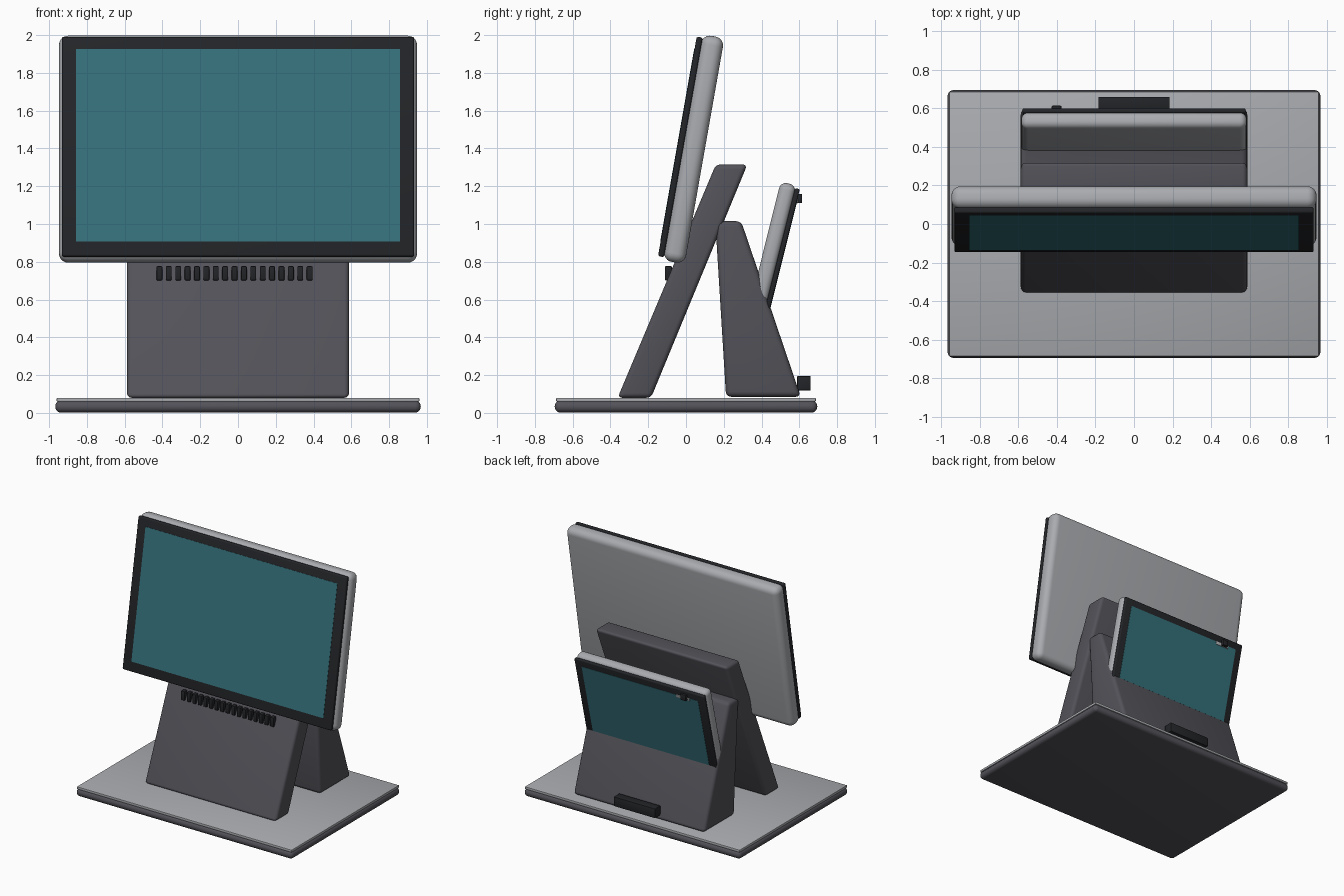
import bpy, bmesh, math
from mathutils import Matrix, Vector

if "Cube" in bpy.data.objects:
    bpy.data.objects.remove(bpy.data.objects["Cube"])


def material(name, rgb):
    m = bpy.data.materials.new(name)
    m.diffuse_color = (*rgb, 1)
    m.use_nodes = True
    m.node_tree.nodes["Principled BSDF"].inputs["Base Color"].default_value = m.diffuse_color
    return m


LEG = material("charcoal", (0.085, 0.085, 0.1))
SILVER = material("silver", (0.4, 0.41, 0.43))
BLACK = material("black", (0.017, 0.018, 0.021))
TEAL = material("teal", (0.035, 0.165, 0.195))


def finish(bm, name, mat, bevel, segments=4, frame=None):
    """Round the edges, place the mesh in its frame and make the object."""
    bmesh.ops.recalc_face_normals(bm, faces=bm.faces[:])
    if bevel:
        bmesh.ops.bevel(bm, geom=bm.edges[:], offset=bevel, segments=segments,
                        profile=0.5, affect='EDGES', clamp_overlap=True)
    if frame:
        bm.transform(frame)
    me = bpy.data.meshes.new(name)
    bm.to_mesh(me)
    bm.free()
    me.materials.append(mat)
    ob = bpy.data.objects.new(name, me)
    bpy.context.collection.objects.link(ob)
    bpy.ops.object.select_all(action='DESELECT')
    ob.select_set(True)
    bpy.context.view_layer.objects.active = ob
    bpy.ops.object.shade_smooth_by_angle(angle=math.radians(35))
    return ob


def box(name, center, size, mat, bevel=0.0, segments=4, frame=None):
    bm = bmesh.new()
    bmesh.ops.create_cube(bm, size=1, matrix=Matrix.Translation(center) @ Matrix.Diagonal((*size, 1)))
    return finish(bm, name, mat, bevel, segments, frame)


def side_profile(name, points, half_width, mat, bevel):
    """Extrude a y-z outline across x."""
    bm = bmesh.new()
    face = bm.faces.new([bm.verts.new((-half_width, y, z)) for y, z in points])
    out = bmesh.ops.extrude_face_region(bm, geom=[face])
    verts = [g for g in out["geom"] if isinstance(g, bmesh.types.BMVert)]
    bmesh.ops.translate(bm, verts=verts, vec=Vector((2 * half_width, 0, 0)))
    return finish(bm, name, mat, bevel)


def tilted(y, z, degrees):
    return Matrix.Translation((0, y, z)) @ Matrix.Rotation(math.radians(-degrees), 4, 'X')


# Base with a thin top plate
box("base", (0, 0, 0.033), (1.935, 1.39, 0.062), LEG, 0.029, 5)
box("base_plate", (0, 0, 0.07), (1.92, 1.375, 0.02), SILVER, 0.004, 2)

# Leaning front leg and wedge-shaped rear leg
side_profile("front_leg", [(-0.362, 0.08), (-0.185, 0.08), (0.325, 1.315), (0.158, 1.315)], 0.588, LEG, 0.025)
side_profile("rear_leg", [(0.212, 0.085), (0.608, 0.085), (0.292, 1.015), (0.155, 1.015)], 0.588, LEG, 0.028)

# Main display, facing forward and leaning back
main = tilted(0.04, 1.396, 10)
box("main_screen_shell", (0, 0, 0), (1.895, 0.118, 1.215), SILVER, 0.048, 6, main)
box("main_screen_bezel", (0, -0.071, 0), (1.865, 0.032, 1.18), BLACK, 0.01, 3, main)
box("main_screen_glass", (0, -0.0865, 0.006), (1.715, 0.005, 1.036), TEAL, 0, 1, main)

# Customer-side display, facing backward
rear = tilted(0.455, 0.86, 14)
box("rear_screen_shell", (0, 0, 0), (1.17, 0.086, 0.73), SILVER, 0.036, 6, rear)
box("rear_screen_bezel", (0, 0.052, 0), (1.16, 0.026, 0.70), BLACK, 0.008, 3, rear)
box("rear_screen_glass", (0, 0.064, 0), (1.04, 0.005, 0.59), TEAL, 0, 1, rear)

# Camera strip on the rear display
box("camera_strip", (-0.385, 0.065, 0.285), (0.12, 0.012, 0.024), SILVER, 0.003, 2, rear)
box("camera", (-0.402, 0.6, 1.135), (0.05, 0.028, 0.048), BLACK, 0.004, 2)

# Connector block at the foot of the rear leg
box("connector_block", (0, 0.624, 0.157), (0.37, 0.072, 0.076), BLACK, 0.004, 2)

# Row of vents below the main display
for i in range(17):
    box(f"vent_{i + 1}", (-0.416 + i * 0.0497, -0.093, 0.739), (0.031, 0.038, 0.075), BLACK, 0.005, 2)
